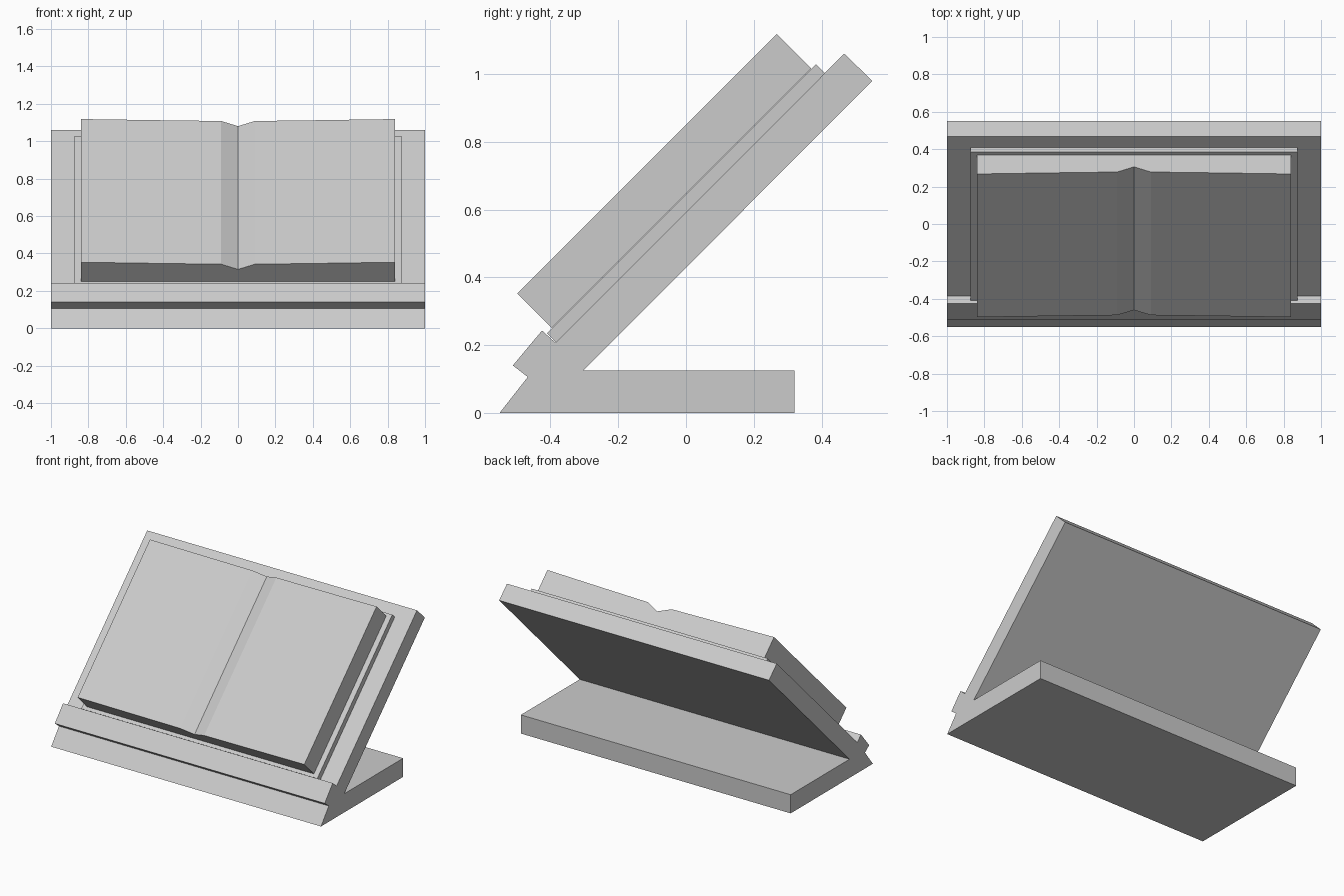
import bpy
import bmesh
from mathutils import Vector

cube = bpy.data.objects.get("Cube")
if cube:
    bpy.data.objects.remove(cube, do_unlink=True)

grey = bpy.data.materials.new("plain_grey")
grey.use_nodes = True
colour = (0.6, 0.6, 0.6, 1)
grey.diffuse_color = colour
for node in grey.node_tree.nodes:
    if node.type == 'BSDF_PRINCIPLED':
        node.inputs["Base Color"].default_value = colour


def prism(name, outline, sweep):
    """Extrude a closed outline of 3D points along a vector."""
    bm = bmesh.new()
    face = bm.faces.new([bm.verts.new(p) for p in outline])
    swept = bmesh.ops.extrude_face_region(bm, geom=[face], use_keep_orig=True)
    moved = [v for v in swept["geom"] if isinstance(v, bmesh.types.BMVert)]
    bmesh.ops.translate(bm, verts=moved, vec=sweep)
    bmesh.ops.recalc_face_normals(bm, faces=bm.faces)
    mesh = bpy.data.meshes.new(name)
    bm.to_mesh(mesh)
    bm.free()
    mesh.materials.append(grey)
    obj = bpy.data.objects.new(name, mesh)
    bpy.context.collection.objects.link(obj)
    return obj


def on_slope(x, along, out):
    """Point on the 45 degree rest: distance up the slope and out from it."""
    return Vector((x, (along - out) / 2, (along + out) / 2))


# Stand: foot, leaning board and front lip in one side profile
profile = [(-0.55, 0), (0.32, 0), (0.32, 0.125), (-0.303, 0.125),
           (0.55, 0.98), (0.467, 1.06), (-0.385, 0.207), (-0.425, 0.243),
           (-0.511, 0.14), (-0.467, 0.106)]
prism("book_stand", [(-1, y, z) for y, z in profile], Vector((2, 0, 0)))

# Book cover: thin slab lying on the board
bottom, top = -0.175, 1.413
back, front = 0.592, 0.645
prism("book_cover",
      [on_slope(-0.875, s, d) for s, d in
       ((bottom, back), (top, back), (top, front), (bottom, front))],
      Vector((1.75, 0, 0)))

# Open pages: gently rising halves with a gutter in the middle
half = [(0.09, 0.83), (0.4, 0.838), (0.84, 0.851)]
section = [(-x, d) for x, d in reversed(half)] + [(0, 0.775)] + half
section += [(0.84, 0.647), (-0.84, 0.647)]
low, high = -0.145, 1.386
prism("page_block", [on_slope(x, low, d) for x, d in section],
      on_slope(0, high - low, 0))
